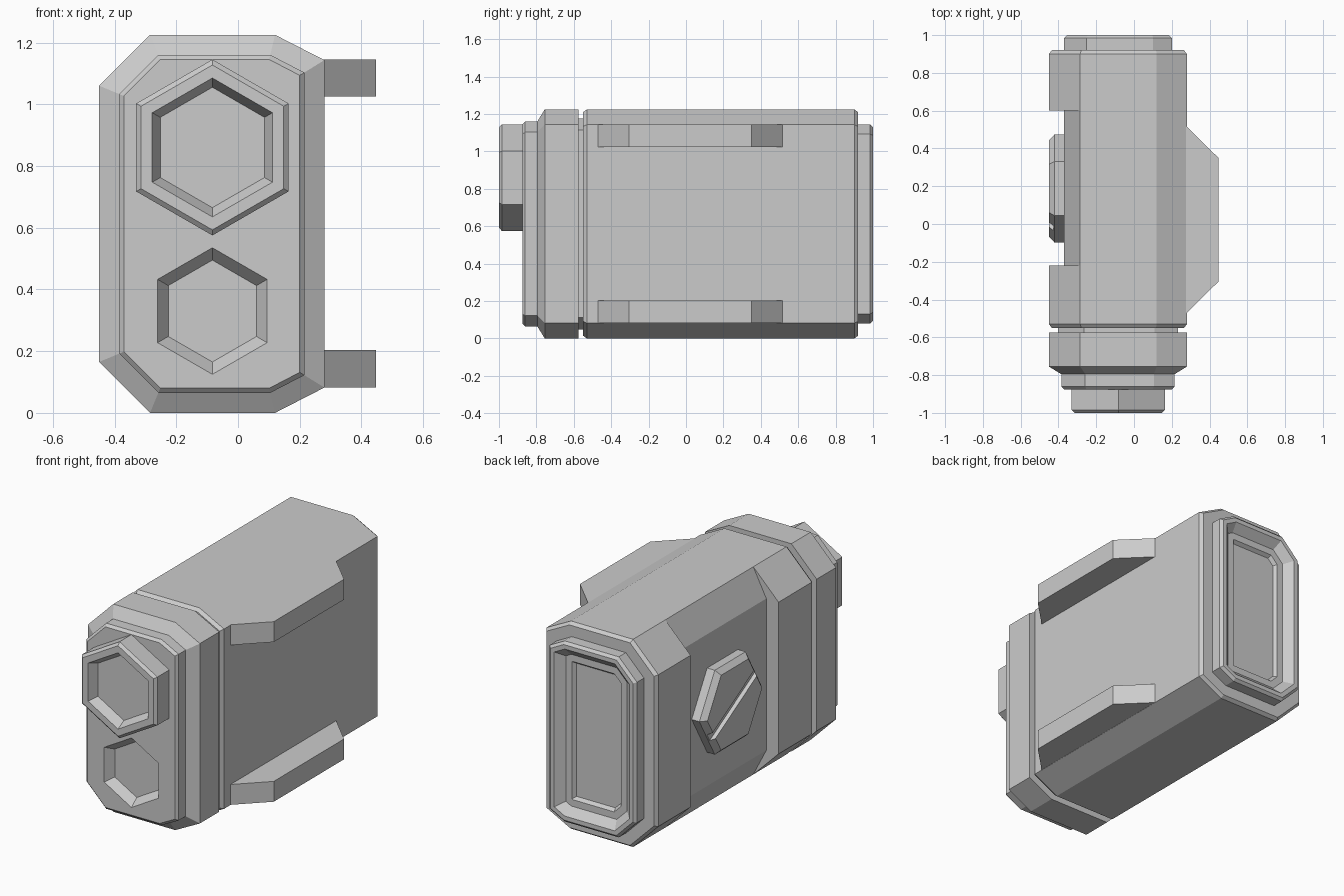
import bpy, bmesh, math
from mathutils import Matrix

old = bpy.data.objects.get("Cube")
if old:
    bpy.data.objects.remove(old, do_unlink=True)

# Single plain grey for the whole model
grey = bpy.data.materials.new("plain_grey")
grey.use_nodes = True
grey.diffuse_color = (0.6, 0.6, 0.6, 1)
grey.node_tree.nodes["Principled BSDF"].inputs["Base Color"].default_value = (0.6, 0.6, 0.6, 1)

H = 1.225      # overall height
CX = -0.083    # centre line of the housing


def octagon(d, y, recess=0.0):
    """Housing section at depth y, offset inwards by d; recess pushes in the -x side."""
    left, right = -0.45 + d + recess, 0.28 - d
    tl, tr = -0.285 + 0.414 * d, 0.12 - 0.236 * d
    zl, zr = 0.165 + 0.414 * d, 0.082 + 0.618 * d
    outline = [(tl, H - d), (tr, H - d), (right, H - zr), (right, zr),
               (tr, d), (tl, d), (left, zl), (left, H - zl)]
    return [(x, y, z) for x, z in outline]


def front_hex(r, y, cz):
    """Hexagon facing the front, pointing up."""
    return [(CX + r * math.sin(math.radians(60 * i)), y,
             cz + r * math.cos(math.radians(60 * i))) for i in range(6)]


def side_hex(r, x):
    """Hexagon facing sideways, pointing along y."""
    return [(x, 0.188 + r * math.cos(math.radians(60 * i)),
             H / 2 + r * math.sin(math.radians(60 * i))) for i in range(6)]


def loft(name, rings):
    """Skin a list of matching rings and cap both ends."""
    bm = bmesh.new()
    loops = [[bm.verts.new(p) for p in ring] for ring in rings]
    n = len(rings[0])
    for a, b in zip(loops, loops[1:]):
        for i in range(n):
            j = (i + 1) % n
            bm.faces.new((a[i], a[j], b[j], b[i]))
    bm.faces.new(loops[0])
    bm.faces.new(loops[-1])
    bmesh.ops.remove_doubles(bm, verts=bm.verts[:], dist=0.0001)
    bmesh.ops.recalc_face_normals(bm, faces=bm.faces[:])
    mesh = bpy.data.meshes.new(name)
    bm.to_mesh(mesh)
    bm.free()
    mesh.materials.append(grey)
    obj = bpy.data.objects.new(name, mesh)
    bpy.context.collection.objects.link(obj)
    return obj


def carve(target, cutter):
    """Subtract the cutter, then discard it."""
    cutter.hide_render = True
    mod = target.modifiers.new("cut", 'BOOLEAN')
    mod.operation = 'DIFFERENCE'
    mod.solver = 'EXACT'
    mod.object = cutter
    bpy.context.view_layer.objects.active = target
    bpy.ops.object.modifier_apply(modifier=mod.name)
    bpy.data.objects.remove(cutter, do_unlink=True)


# Main housing with the shallow recess along its -x side
loft("main_housing", [
    octagon(0.015, -0.55), octagon(0, -0.53),
    octagon(0, -0.22), octagon(0, -0.22, 0.08),
    octagon(0, 0.6, 0.08), octagon(0, 0.6),
    octagon(0, 0.9), octagon(0.015, 0.92)])

# Front collar: thin neck, bevelled ring and face plate
loft("front_neck", [octagon(0.048, -0.54), octagon(0.048, -0.59)])
loft("front_ring", [octagon(0, -0.575), octagon(0, -0.755), octagon(0.065, -0.795)])
plate = loft("face_plate", [octagon(0.065, -0.78), octagon(0.065, -0.86),
                            octagon(0.08, -0.875)])

# Lower lens sunk into the face plate
LOW = 0.33
carve(plate, loft("lower_lens_cutter", [front_hex(0.213, -0.885, LOW),
                                        front_hex(0.165, -0.825, LOW)]))

# Upper lens standing proud of the face plate
UP = 0.86
loft("upper_lens", [
    front_hex(0.285, -0.865, UP), front_hex(0.285, -0.985, UP),
    front_hex(0.267, -1.0, UP), front_hex(0.225, -1.0, UP),
    front_hex(0.195, -0.945, UP)])

# Rear cap with two stepped recesses
loft("rear_cap", [octagon(d, y) for d, y in (
    (0.08, 0.91), (0.08, 0.985), (0.095, 1.0), (0.12, 1.0),
    (0.165, 0.955), (0.205, 0.955), (0.22, 0.935))])

# Mounting rails on the +x side
for name, low in (("upper_rail", 1.025), ("lower_rail", 0.083)):
    shape = [(0.27, 0.525), (0.447, 0.35), (0.447, -0.305), (0.27, -0.48)]
    loft(name, [[(x, y, z) for x, y in shape] for z in (low, low + 0.12)])

# Side dial with a diagonal slot
dial = loft("side_dial", [side_hex(0.287, -0.36), side_hex(0.287, -0.42),
                          side_hex(0.255, -0.45)])
bar = [(-0.35, -0.025), (0.35, -0.025), (0.35, 0.025), (-0.35, 0.025)]
slot = loft("dial_slot_cutter", [[(x, y, z) for y, z in bar] for x in (-0.47, -0.425)])
slot.data.transform(Matrix.Translation((0, 0.188, H / 2))
                    @ Matrix.Rotation(math.radians(-30), 4, 'X'))
carve(dial, slot)
